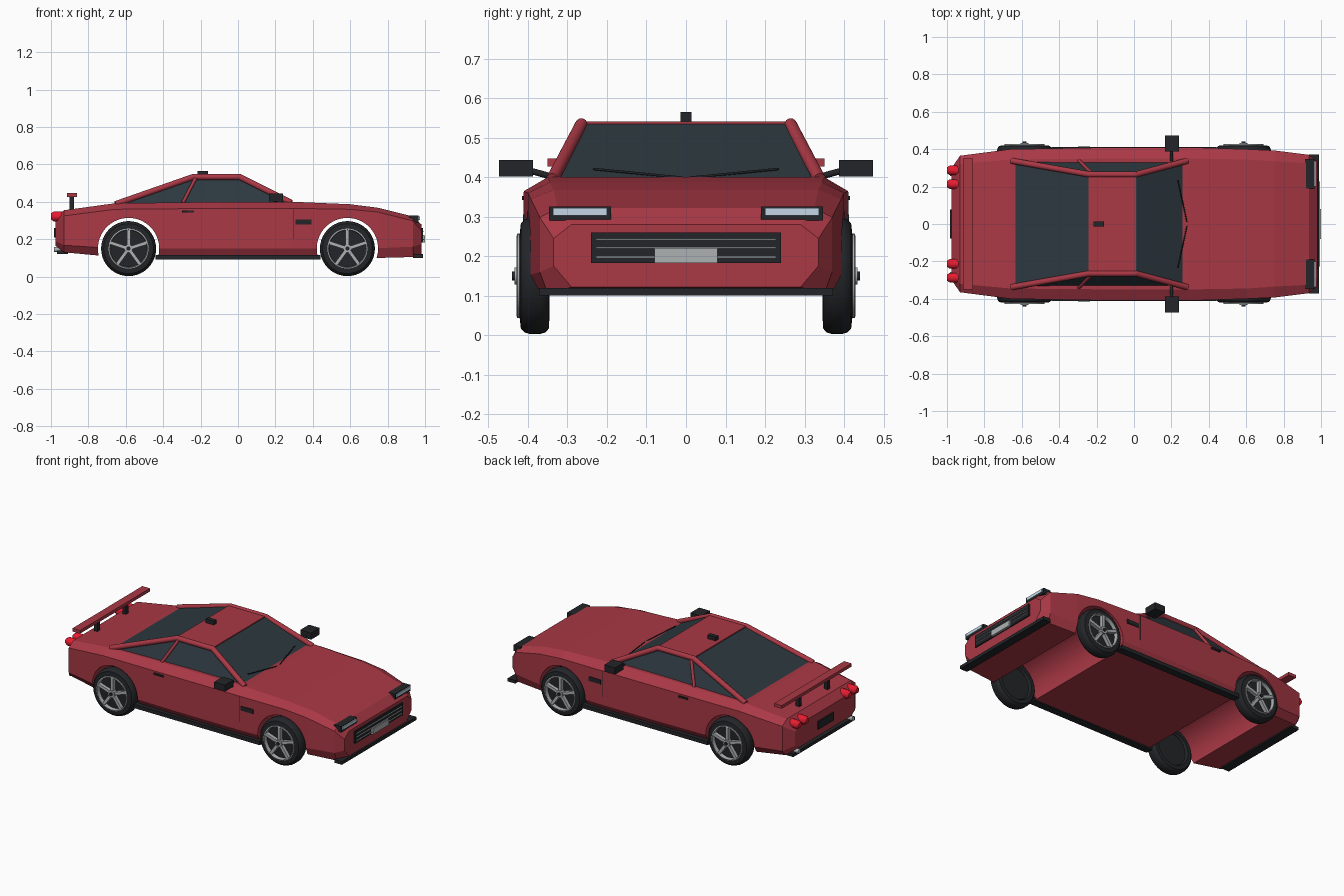
import bpy, bmesh, math
from mathutils import Vector, Matrix

if "Cube" in bpy.data.objects:
    bpy.data.objects.remove(bpy.data.objects["Cube"])


def material(name, r, g, b):
    m = bpy.data.materials.new(name)
    m.diffuse_color = (r, g, b, 1)
    m.use_nodes = True
    m.node_tree.nodes["Principled BSDF"].inputs["Base Color"].default_value = m.diffuse_color
    return m


RED = material("red_paint", .40, .04, .06)
GLASS = material("tinted_glass", .025, .04, .05)
BLACK = material("black_trim", .017, .018, .021)
METAL = material("metal", .42, .44, .45)
LENS = material("headlight_lens", .55, .68, .8)
LIGHT = material("tail_light_red", .8, .012, .03)


def finish(name, bm, mat, mirror=False, smooth=None):
    bmesh.ops.recalc_face_normals(bm, faces=bm.faces[:])
    me = bpy.data.meshes.new(name)
    bm.to_mesh(me)
    bm.free()
    ob = bpy.data.objects.new(name, me)
    bpy.context.collection.objects.link(ob)
    if mat:
        me.materials.append(mat)
    bpy.ops.object.select_all(action='DESELECT')
    ob.select_set(True)
    bpy.context.view_layer.objects.active = ob
    if smooth:
        bpy.ops.object.shade_smooth_by_angle(angle=math.radians(smooth))
    if mirror:
        md = ob.modifiers.new("mirror", 'MIRROR')
        md.use_axis = (False, True, False)
    return ob


def add_box(bm, lo, hi, rot=None):
    lo, hi = Vector(lo), Vector(hi)
    m = Matrix.Translation((lo + hi) / 2) @ Matrix.Diagonal((*(hi - lo), 1))
    bmesh.ops.create_cube(bm, size=1, matrix=rot @ m if rot else m)


def box(name, lo, hi, mat, mirror=False):
    bm = bmesh.new()
    add_box(bm, lo, hi)
    return finish(name, bm, mat, mirror)


def add_tube(bm, p, q, r, seg=16, r2=None):
    p, q = Vector(p), Vector(q)
    d = q - p
    m = Matrix.Translation((p + q) / 2) @ d.to_track_quat('Z', 'Y').to_matrix().to_4x4()
    bmesh.ops.create_cone(bm, cap_ends=True, segments=seg, radius1=r,
                          radius2=r if r2 is None else r2, depth=d.length, matrix=m)


def tube(name, p, q, r, mat, mirror=False):
    bm = bmesh.new()
    add_tube(bm, p, q, r)
    return finish(name, bm, mat, mirror, 40)


def loft(name, rings, mat):
    bm = bmesh.new()
    vs = [[bm.verts.new(p) for p in ring] for ring in rings]
    n = len(vs[0])
    for a, b in zip(vs, vs[1:]):
        for i in range(n):
            bm.faces.new((a[i], a[(i + 1) % n], b[(i + 1) % n], b[i]))
    bm.faces.new(vs[0])
    bm.faces.new(vs[-1])
    return finish(name, bm, mat)


# body: x, top half-width, side half-width, bottom half-width, then z of top, shoulder, sill, floor
stations = [(-.975, .26, .30, .26, .31, .28, .19, .165),
            (-.93, .32, .365, .33, .355, .325, .168, .13),
            (-.66, .345, .40, .37, .392, .36, .15, .105),
            (-.10, .35, .41, .38, .40, .365, .15, .10),
            (.30, .35, .41, .38, .40, .365, .15, .10),
            (.60, .345, .40, .37, .387, .36, .15, .10),
            (.75, .335, .393, .365, .368, .345, .152, .10),
            (.935, .325, .37, .35, .322, .298, .16, .105),
            (.98, .29, .335, .29, .28, .245, .175, .122)]
rings = []
for x, ht, hs, hb, zt, zs, zl, zb in stations:
    half = [(ht, zt), (hs, zs), (hs, zl), (hb, zb)]
    rings.append([(x, y, z) for y, z in half] + [(x, -y, z) for y, z in reversed(half)])
body = loft("body_shell", rings, RED)

# wheel wells cut right through the body
bm = bmesh.new()
for cx in (-.585, .585):
    add_tube(bm, (cx, -.6, .15), (cx, .6, .15), .164, 64)
cutter = finish("wheel_well_cutter", bm, None)
cutter.hide_render = True
md = body.modifiers.new("wells", 'BOOLEAN')
md.operation, md.solver, md.object = 'DIFFERENCE', 'EXACT', cutter
bpy.context.view_layer.objects.active = body
bpy.ops.object.modifier_apply(modifier="wells")
bpy.data.objects.remove(cutter)

# cabin glass, roof panel and pillars
loft("cabin_glass", [
    [(-.655, -.335, .385), (.285, -.335, .385), (.285, .335, .385), (-.655, .335, .385)],
    [(-.24, -.262, .535), (.015, -.262, .535), (.015, .262, .535), (-.24, .262, .535)]], GLASS)
box("roof_panel", (-.243, -.265, .528), (.012, .265, .541), RED)
bm = bmesh.new()
path = [(.285, .338, .395), (.01, .265, .533), (-.24, .265, .533), (-.655, .338, .388)]
for p, q in zip(path, path[1:]):
    add_tube(bm, p, q, .016)
for p in path[1:3]:
    bmesh.ops.create_uvsphere(bm, u_segments=16, v_segments=8, radius=.016,
                              matrix=Matrix.Translation(p))
finish("roof_pillar_frame", bm, RED, True, 40)
tube("door_pillar", (-.225, .27, .53), (-.295, .34, .395), .009, RED, True)
box("roof_antenna", (-.217, -.014, .538), (-.16, .014, .565), BLACK)

# wipers, mirrors and door details
tube("wiper_near", (.283, -.01, .399), (.235, -.235, .421), .003, BLACK)
tube("wiper_far", (.283, .01, .399), (.235, .235, .421), .003, BLACK)
box("mirror_housing", (.165, .387, .402), (.24, .474, .444), BLACK, True)
tube("mirror_arm", (.20, .335, .40), (.20, .40, .418), .008, BLACK, True)
box("side_vent", (.308, .39, .278), (.393, .413, .305), BLACK, True)
box("door_handle", (-.30, .39, .342), (-.235, .415, .353), BLACK, True)
box("door_seam", (.295, .40, .20), (.298, .411, .362), BLACK, True)

# sills and bumper lips
box("side_skirt", (-.44, .365, .093), (.44, .412, .117), BLACK, True)
box("front_lip", (.935, -.372, .10), (.988, .372, .12), BLACK)
box("rear_lip", (-.968, -.31, .12), (-.91, .31, .14), BLACK)

# front lights and grille
box("headlight_housing", (.915, .19, .29), (.966, .347, .326), BLACK, True)
box("headlight_lens", (.964, .20, .303), (.972, .337, .322), LENS, True)
box("grille", (.97, -.24, .183), (.988, .24, .26), BLACK)
bm = bmesh.new()
for z in (.198, .221, .243):
    add_box(bm, (.985, -.228, z - .002), (.994, .228, z + .002))
finish("grille_bars", bm, METAL)
box("front_plate", (.985, -.08, .183), (1.0, .08, .219), METAL)

# rear lights, plate, exhausts and spoiler
bm = bmesh.new()
for y in (.213, .287):
    add_tube(bm, (-.92, y, .322), (-.985, y, .322), .026, 20)
    add_tube(bm, (-.985, y, .322), (-1.0, y, .322), .026, 20, .016)
finish("tail_lights", bm, LIGHT, True, 50)
box("rear_plate", (-.983, -.078, .21), (-.965, .078, .26), BLACK)
tube("exhaust_pipe", (-.90, .27, .145), (-.983, .27, .145), .014, METAL, True)
box("spoiler_wing", (-.915, -.35, .427), (-.862, .35, .447), RED)
box("spoiler_post", (-.90, .13, .345), (-.876, .154, .43), BLACK, True)

# wheels: lathed tyre and rim ring, five spokes and a hub
tyre = [(0, .36), (.10, .36), (.109, .346), (.133, .347), (.143, .356), (.147, .37),
        (.147, .395), (.143, .409), (.133, .418), (.107, .421), (.102, .405), (0, .405)]
rim = [(.107, .403), (.107, .427), (.101, .429), (.098, .403)]


def lathe(name, profile, cx, mat):
    bm = bmesh.new()
    vs = [bm.verts.new((cx + r, y, .15)) for r, y in profile]
    es = [bm.edges.new(e) for e in zip(vs, vs[1:])]
    bmesh.ops.spin(bm, geom=vs + es, cent=(cx, 0, .15), axis=(0, 1, 0),
                   angle=math.tau, steps=40)
    bmesh.ops.remove_doubles(bm, verts=bm.verts[:], dist=1e-4)
    return finish(name, bm, mat, True, 35)


for end, cx in (("rear", -.585), ("front", .585)):
    lathe(end + "_tyre", tyre, cx, BLACK)
    lathe(end + "_rim_ring", rim, cx, METAL)
    bm = bmesh.new()
    for k in range(5):
        rot = Matrix.Translation((cx, 0, .15)) @ Matrix.Rotation(math.tau * k / 5, 4, 'Y')
        add_box(bm, (-.009, .402, .012), (.009, .427, .101), rot)
    add_tube(bm, (cx, .40, .15), (cx, .434, .15), .022, 20)
    finish(end + "_spokes", bm, METAL, True, 35)
    tube(end + "_hub_cap", (cx, .42, .15), (cx, .44, .15), .011, BLACK, True)
